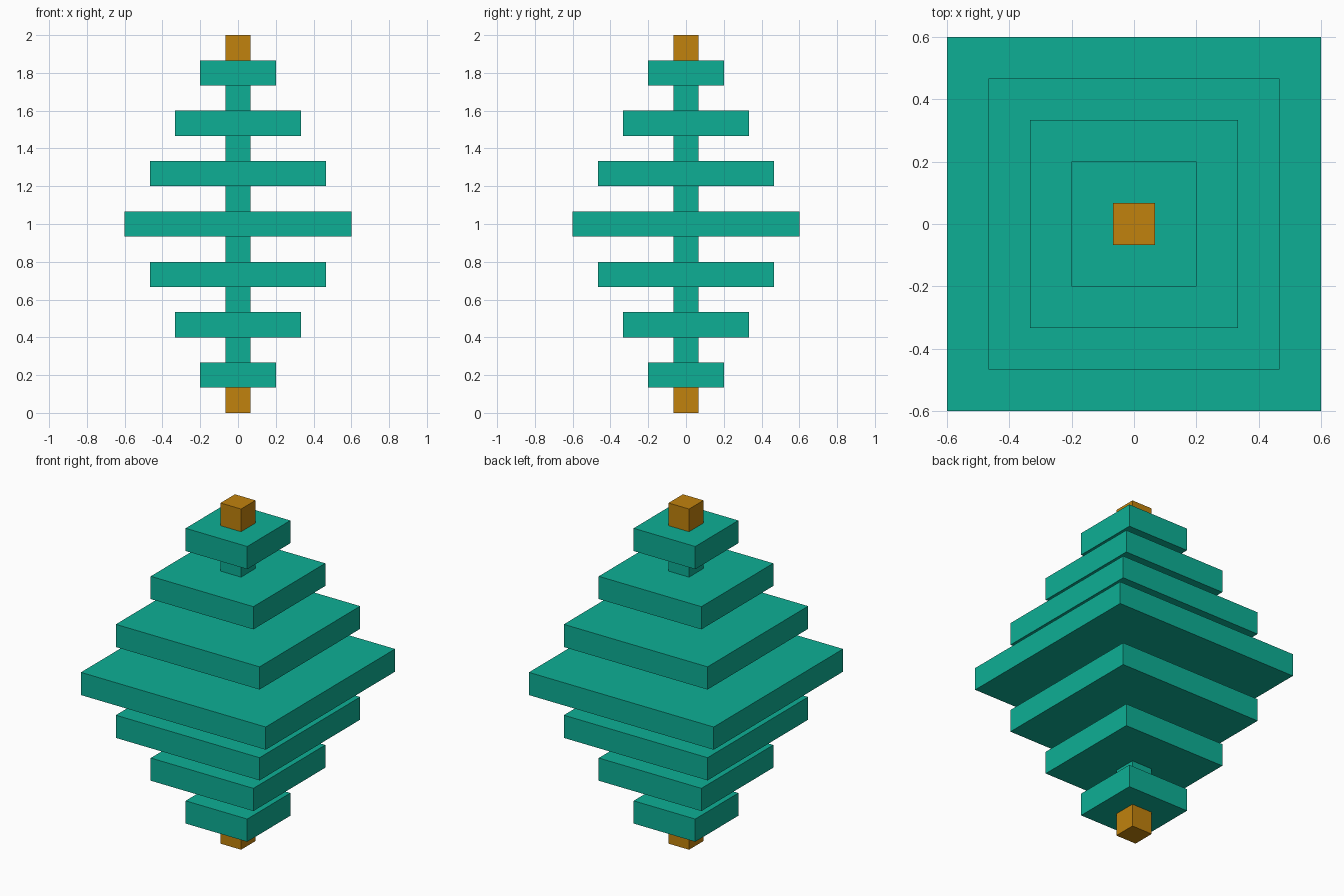
import bpy

cube = bpy.data.objects.get("Cube")
if cube:
    bpy.data.objects.remove(cube, do_unlink=True)

U = 2 / 15  # the model is a stack of 15 equal layers


def material(name, rgb):
    m = bpy.data.materials.new(name)
    m.use_nodes = True
    m.diffuse_color = (*rgb, 1)
    bsdf = next(n for n in m.node_tree.nodes if n.type == 'BSDF_PRINCIPLED')
    bsdf.inputs["Base Color"].default_value = (*rgb, 1)
    return m


teal = material("teal", (0.004, 0.429, 0.300))
amber = material("amber", (0.533, 0.223, 0.004))


def slab(name, layer, width, mat):
    """Square slab one layer thick, width in units of U."""
    bpy.ops.mesh.primitive_cube_add(size=1, location=(0, 0, (layer + 0.5) * U))
    ob = bpy.context.object
    ob.name = name
    ob.scale = (width * U, width * U, U)
    bpy.ops.object.transform_apply(location=False, rotation=False, scale=True)
    ob.data.materials.append(mat)


# Square tiers, widest in the middle
for i, width in enumerate((3, 5, 7, 9, 7, 5, 3)):
    slab(f"tier_{i + 1}", 2 * i + 1, width, teal)

# Short posts joining the tiers
for i in range(1, 7):
    slab(f"post_{i}", 2 * i, 1, teal)

# End blocks
slab("bottom_end", 0, 1, amber)
slab("top_end", 14, 1, amber)
